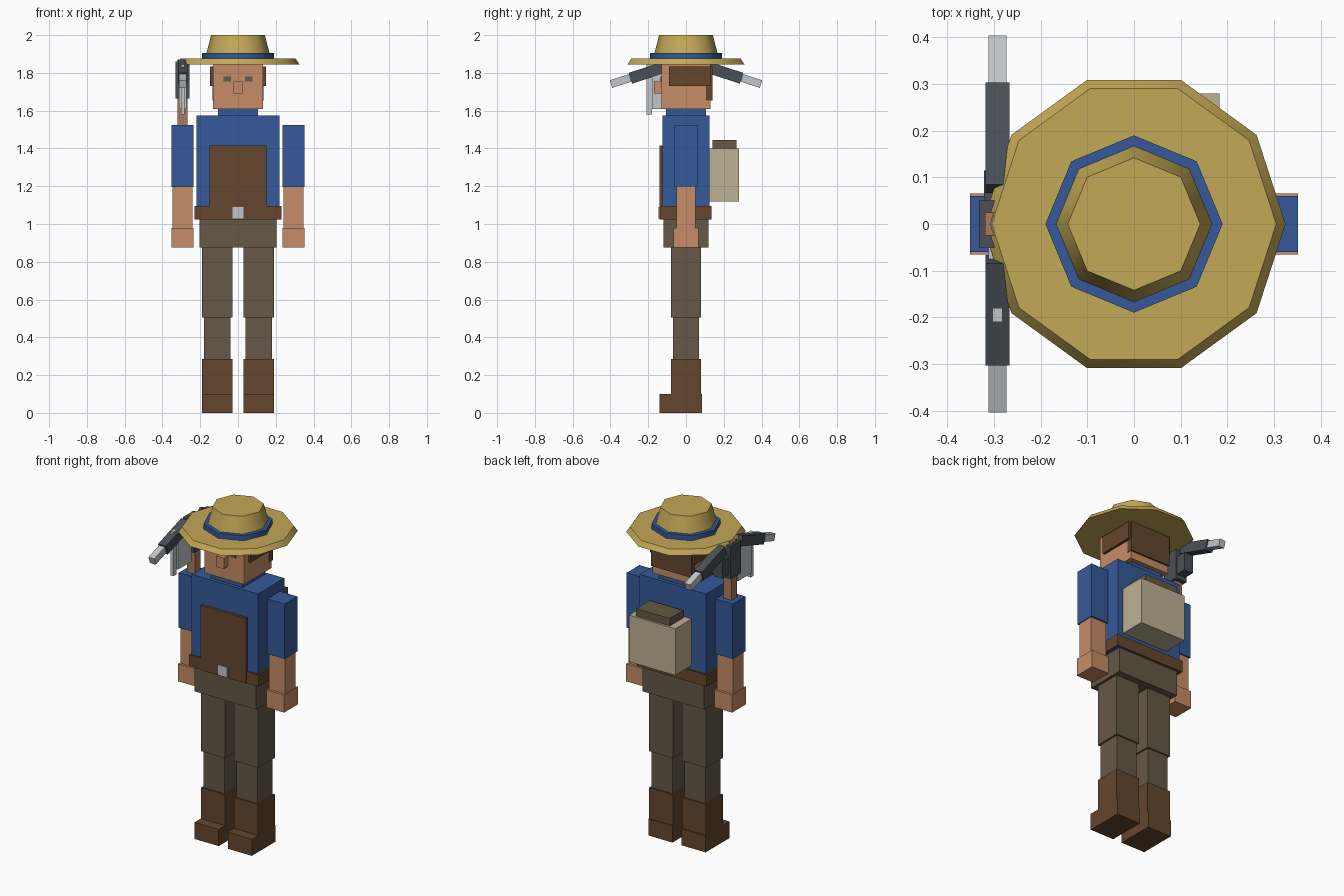
import bpy, math
from mathutils import Matrix, Vector

if "Cube" in bpy.data.objects:
    bpy.data.objects.remove(bpy.data.objects["Cube"])


def lin(c):
    c /= 255
    return c / 12.92 if c <= 0.04045 else ((c + 0.055) / 1.055) ** 2.4


def material(name, r, g, b):
    m = bpy.data.materials.new(name)
    m.diffuse_color = (lin(r), lin(g), lin(b), 1)
    m.use_nodes = True
    m.node_tree.nodes["Principled BSDF"].inputs["Base Color"].default_value = m.diffuse_color
    return m


STRAW = material("straw", 196, 168, 86)
BLUE = material("blue_cloth", 53, 90, 152)
SKIN = material("skin", 198, 140, 102)
LEATHER = material("brown_leather", 100, 70, 45)
TROUSER = material("trouser_cloth", 102, 88, 71)
CANVAS = material("canvas", 190, 176, 148)
IRON = material("dark_iron", 74, 80, 86)
STEEL = material("light_steel", 194, 198, 202)
WOOD = material("wood", 172, 122, 88)


def box(name, x, y, z, mat, tilt=0):
    """Box given by its (min, max) on each axis, tilted about x in degrees."""
    bpy.ops.mesh.primitive_cube_add(size=1)
    ob = bpy.context.object
    ob.name = name
    size = Vector((x[1] - x[0], y[1] - y[0], z[1] - z[0]))
    mid = Vector((sum(x), sum(y), sum(z))) / 2
    ob.data.transform(Matrix.Rotation(math.radians(tilt), 4, 'X') @ Matrix.Diagonal((*size, 1)))
    ob.location = mid
    ob.data.materials.append(mat)
    return ob


def pair(name, x, y, z, mat):
    """Same box on the left and right of the body."""
    box(name + "_left", x, y, z, mat)
    box(name + "_right", (-x[1], -x[0]), y, z, mat)


def ring(name, sides, r1, r2, z0, z1, mat, turn=0):
    """Tapered drum with a corner on the x axis."""
    bpy.ops.mesh.primitive_cone_add(vertices=sides, radius1=r1, radius2=r2, depth=z1 - z0)
    ob = bpy.context.object
    ob.name = name
    ob.data.transform(Matrix.Rotation(turn, 4, 'Z'))
    ob.location.z = (z0 + z1) / 2
    ob.data.materials.append(mat)
    bpy.ops.object.shade_smooth_by_angle(angle=math.radians(50))
    return ob


# Legs and boots
pair("boot_foot", (0.03, 0.19), (-0.14, 0.085), (0, 0.1), LEATHER)
pair("boot_shaft", (0.03, 0.19), (-0.08, 0.08), (0.1, 0.285), LEATHER)
pair("shin", (0.04, 0.18), (-0.07, 0.07), (0.285, 0.505), TROUSER)
pair("thigh", (0.03, 0.19), (-0.08, 0.08), (0.505, 0.875), TROUSER)

# Body and clothing
box("pelvis", (-0.205, 0.205), (-0.12, 0.12), (0.875, 1.025), TROUSER)
box("torso", (-0.22, 0.22), (-0.125, 0.125), (1.025, 1.575), BLUE)
box("belt", (-0.23, 0.23), (-0.135, 0.135), (1.025, 1.095), LEATHER)
box("apron", (-0.15, 0.15), (-0.14, -0.12), (1.025, 1.415), LEATHER)
box("buckle", (-0.03, 0.03), (-0.145, -0.13), (1.03, 1.09), STEEL)
box("collar", (-0.105, 0.105), (-0.105, 0.105), (1.575, 1.61), BLUE)

# Arms
pair("sleeve", (0.235, 0.352), (-0.06, 0.06), (1.195, 1.525), BLUE)
pair("forearm", (0.24, 0.347), (-0.05, 0.05), (0.98, 1.195), SKIN)
pair("hand", (0.236, 0.352), (-0.065, 0.065), (0.875, 0.98), SKIN)

# Head
box("head", (-0.132, 0.132), (-0.13, 0.13), (1.61, 1.85), SKIN)
box("nose", (-0.025, 0.025), (-0.17, -0.13), (1.69, 1.755), SKIN)
pair("eye", (0.037, 0.078), (-0.135, -0.128), (1.754, 1.78), TROUSER)
pair("side_hair", (0.13, 0.147), (-0.09, 0.13), (1.73, 1.835), LEATHER)
box("back_hair", (-0.135, 0.135), (0.107, 0.14), (1.655, 1.835), LEATHER)

# Straw hat
ring("hat_brim", 10, 0.325, 0.305, 1.845, 1.875, STRAW, math.pi / 2)
ring("hat_band", 8, 0.19, 0.19, 1.875, 1.905, BLUE)
ring("hat_crown", 8, 0.175, 0.142, 1.875, 2.0, STRAW)

# Backpack
box("pack", (-0.125, 0.183), (0.125, 0.28), (1.12, 1.4), CANVAS)
box("pack_lid", (-0.08, 0.143), (0.14, 0.268), (1.4, 1.445), TROUSER)

# Tool carried on the shoulder
box("tool_handle", (-0.32, -0.268), (-0.025, 0.025), (1.4, 1.87), WOOD)
box("tool_hub", (-0.332, -0.256), (-0.05, 0.05), (1.665, 1.86), IRON)
box("tool_poll", (-0.322, -0.262), (0.05, 0.115), (1.69, 1.8), IRON)
box("tool_blade", (-0.312, -0.273), (-0.18, -0.05), (1.61, 1.84), STEEL)
box("tool_blade_edge", (-0.303, -0.282), (-0.21, -0.18), (1.58, 1.845), STEEL)
for side, s in (("front", -1), ("back", 1)):
    y1, y2 = s * 0.185, s * 0.347
    box("pick_arm_" + side, (-0.318, -0.267), (y1 - 0.115, y1 + 0.115), (1.777, 1.837), IRON, -18 * s)
    box("pick_tip_" + side, (-0.312, -0.273), (y2 - 0.053, y2 + 0.053), (1.736, 1.778), STEEL, -18 * s)
